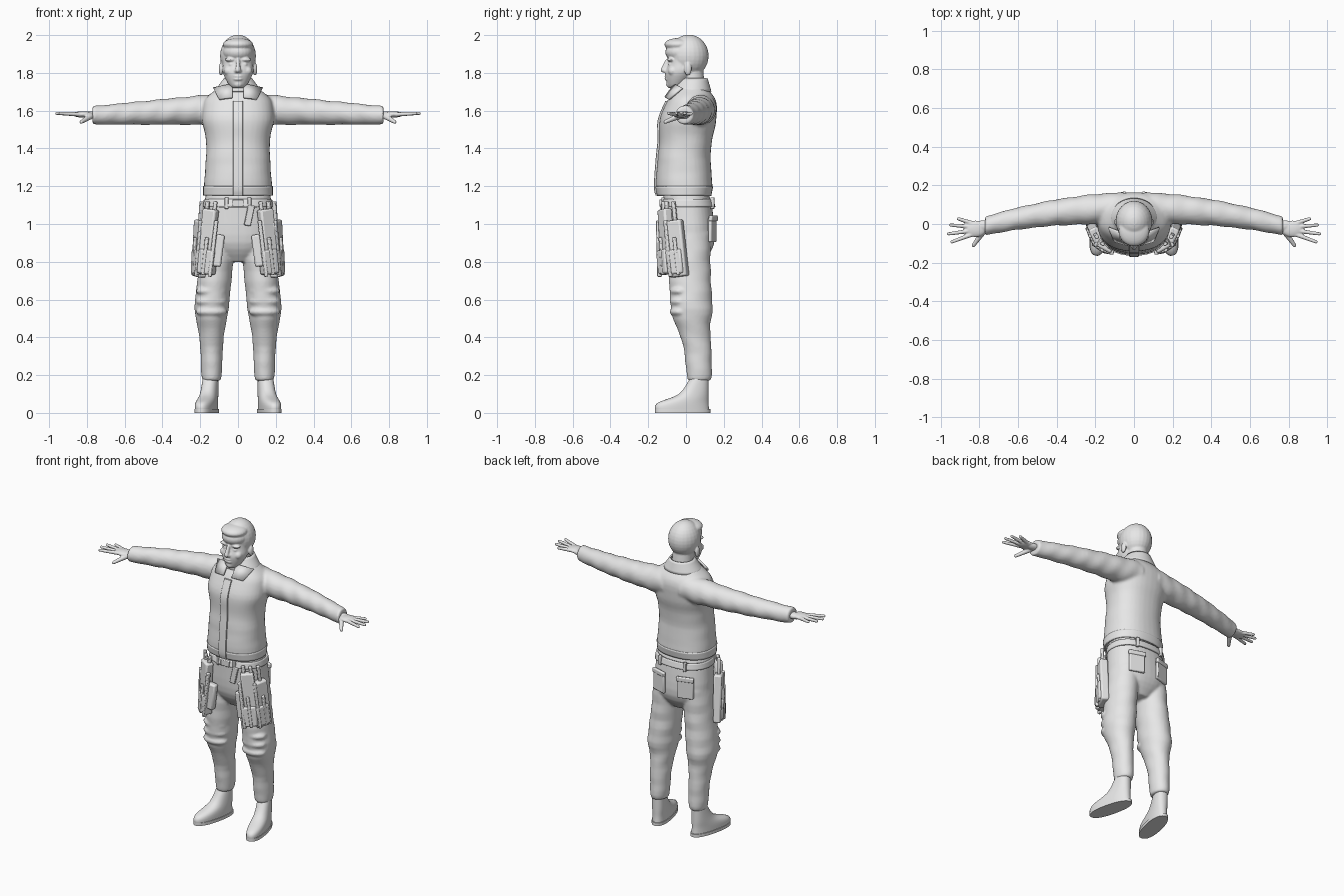
import bpy, bmesh, math
from mathutils import Vector, Matrix, Euler

default_cube = bpy.data.objects.get("Cube")
if default_cube:
    bpy.data.objects.remove(default_cube)

shade = (.8, .8, .8, 1)
grey = bpy.data.materials.new("plain grey")
grey.use_nodes = True
grey.diffuse_color = shade
grey.node_tree.nodes["Principled BSDF"].inputs["Base Color"].default_value = shade


def smooth_rings(rings, steps=4):
    """Interpolate ring parameters with a smooth curve through every ring."""
    rings = [Vector(ring) for ring in rings]
    padded = [rings[0]] + rings + [rings[-1]]
    result = []
    for before, start, end, after in zip(padded, padded[1:], padded[2:], padded[3:]):
        leave, arrive = (end - before) / 2, (after - start) / 2
        for step in range(steps):
            t = step / steps
            ease = t * t * (3 - 2 * t)
            result.append(start.lerp(end, ease) + leave * t * (1 - t) ** 2 - arrive * t * t * (1 - t))
    return result + [rings[-1]]


def tube(bm, rings, along_x=False, power=2, fold=0, capped=True, count=36):
    """Loft of rounded rings: position, two centre values, two radii."""
    def bend(value):
        return math.copysign(abs(value) ** (2 / power), value)
    loops = []
    for position, centre_u, centre_v, radius_u, radius_v in smooth_rings(rings):
        loop = []
        for corner in range(count):
            angle = math.tau * corner / count
            wave = math.sin(58 * position + 2 * math.sin(angle)) + math.sin(33 * position - 3 * angle) / 2
            swell = 1 + fold * wave
            u = centre_u + radius_u * swell * bend(math.cos(angle))
            v = centre_v + radius_v * swell * bend(math.sin(angle))
            loop.append(bm.verts.new((position, u, v) if along_x else (u, v, position)))
        loops.append(loop)
    for low, high in zip(loops, loops[1:]):
        for corner in range(count):
            following = (corner + 1) % count
            bm.faces.new((low[corner], low[following], high[following], high[corner]))
    if capped:
        bm.faces.new(loops[0])
        bm.faces.new(loops[-1])


def column(bm, rows, **style):
    """Upright loft on the centre plane: height, depth centre, half width, half depth."""
    tube(bm, [(height, 0, y, width, depth) for height, y, width, depth in rows], **style)


def blob(bm, location, radii):
    matrix = Matrix.LocRotScale(Vector(location), None, Vector(radii))
    bmesh.ops.create_uvsphere(bm, u_segments=24, v_segments=16, radius=1, matrix=matrix)


def finger(bm, start, end, start_radius, end_radius, beads=12):
    """Tapering row of overlapping balls."""
    for bead in range(beads + 1):
        t = bead / beads
        radius = start_radius + (end_radius - start_radius) * t
        blob(bm, Vector(start).lerp(Vector(end), t), (radius, radius, radius))


def box(bm, location, size, lean=0, turn=0):
    rotation = Euler((0, math.radians(lean), math.radians(turn)))
    matrix = Matrix.LocRotScale(Vector(location), rotation, Vector(size))
    bmesh.ops.create_cube(bm, size=1, matrix=matrix)


def hang(bm, angle, height, width, depth, length, reach=0):
    """Box hung around the thigh, facing outward at an angle from the front."""
    side, front = math.sin(math.radians(angle)), math.cos(math.radians(angle))
    location = (.11 + (.1 + reach) * side, -(.12 + reach) * front, height)
    box(bm, location, (width, depth, length), lean=-7, turn=angle)


def mirror(bm):
    """Copy everything so far to the other side."""
    copy = bmesh.ops.duplicate(bm, geom=bm.verts[:] + bm.edges[:] + bm.faces[:])
    for item in copy["geom"]:
        if isinstance(item, bmesh.types.BMVert):
            item.co.x *= -1


def finish(name, bm, voxel=0, bevel=0, thickness=0):
    bmesh.ops.recalc_face_normals(bm, faces=bm.faces[:])
    mesh = bpy.data.meshes.new(name)
    bm.to_mesh(mesh)
    bm.free()
    mesh.materials.append(grey)
    mesh.shade_smooth()
    mesh.set_sharp_from_angle(angle=math.radians(40))
    part = bpy.data.objects.new(name, mesh)
    bpy.context.collection.objects.link(part)
    if thickness:
        solid = part.modifiers.new("thickness", "SOLIDIFY")
        solid.thickness, solid.offset = thickness, 0
    if bevel:
        edge = part.modifiers.new("soft edges", "BEVEL")
        edge.width, edge.segments = bevel, 2
    if voxel:
        fuse = part.modifiers.new("fuse", "REMESH")
        fuse.mode, fuse.voxel_size, fuse.use_smooth_shade = "VOXEL", voxel, True
        relax = part.modifiers.new("relax", "SMOOTH")
        relax.factor, relax.iterations = .5, 3


# Head: ears, brows, eyelids and cheeks are mirrored
bm = bmesh.new()
blob(bm, (.09, .01, 1.82), (.012, .02, .035))
blob(bm, (.04, -.08, 1.87), (.03, .02, .01))
blob(bm, (.034, -.08, 1.845), (.016, .014, .01))
blob(bm, (.05, -.07, 1.81), (.025, .025, .025))
blob(bm, (.01, -.11, 1.81), (.01, .01, .01))
mirror(bm)
# Skull, forehead, swept hair, jaw and neck
blob(bm, (0, .015, 1.89), (.095, .105, .112))
blob(bm, (0, -.03, 1.91), (.08, .08, .055))
blob(bm, (0, -.035, 1.95), (.08, .08, .035))
column(bm, [(1.72, -.06, .03, .03), (1.74, -.05, .05, .05), (1.8, -.03, .08, .08),
            (1.85, -.02, .08, .075), (1.9, -.01, .08, .08)])
column(bm, [(1.65, .04, .07, .07), (1.82, .03, .06, .06)])
# Nose, lips and chin
finger(bm, (0, -.1, 1.865), (0, -.12, 1.815), .01, .014)
for lip in (1.767, 1.782):
    blob(bm, (0, -.1, lip), (.026, .015, .007))
blob(bm, (0, -.085, 1.74), (.025, .02, .02))
finish("head", bm, voxel=.005)

# Jacket: sleeves taper and bow forward toward the cuffs
torso = [(1.15, -.01, .18, .14), (1.2, -.01, .18, .15), (1.35, -.01, .17, .14), (1.45, 0, .17, .14),
         (1.55, .01, .19, .15), (1.65, .03, .18, .13), (1.71, .03, .12, .09), (1.75, .03, .07, .07)]
bm = bmesh.new()
sleeve = []
for step in range(9):
    t = step / 8
    radius = .085 - .036 * t
    sleeve.append((.06 + .71 * t, .08 - .09 * t * t, 1.61 - .035 * t, radius, radius))
tube(bm, sleeve, along_x=True, fold=.025)
mirror(bm)
column(bm, torso, power=2.3, fold=.005)
finish("jacket", bm, voxel=.009)

# Front closure follows the chest; hem band follows the waist
bm = bmesh.new()
tube(bm, [(height, 0, y - depth, .026, .01) for height, y, width, depth in torso[:6]], power=6)
finish("front_closure", bm)
bm = bmesh.new()
column(bm, torso[:2], power=2.3, capped=False)
finish("hem_band", bm, thickness=.008)

# Standing collar and its pointed flaps
bm = bmesh.new()
column(bm, [(1.7, .03, .12, .1), (1.77, .04, .07, .07)], capped=False)
finish("collar", bm, thickness=.01)
bm = bmesh.new()
flap = [(.03, -.06, 1.74), (.13, -.02, 1.72), (.1, -.09, 1.66), (.03, -.11, 1.67)]
bm.faces.new([bm.verts.new(point) for point in flap])
mirror(bm)
finish("collar_flaps", bm, thickness=.012)

# Hands: wrist, palm, a fan of fingers and a lowered thumb
bm = bmesh.new()
blob(bm, (.77, -.01, 1.577), (.06, .03, .02))
blob(bm, (.82, -.025, 1.58), (.055, .043, .017))
for number in range(4):
    knuckle = Vector((.84, .02 * number - .055, 1.58))
    heading = (number - 1.6) * .22
    length = .12 - .012 * (number - 1) ** 2
    tip = knuckle + Vector((math.cos(heading), math.sin(heading), .05)) * length
    finger(bm, knuckle, tip, .012, .009)
finger(bm, (.78, -.04, 1.57), (.83, -.11, 1.54), .016, .01)
mirror(bm)
finish("hands", bm, voxel=.004)

# Trousers: legs spread until the knee, then drop straight
bm = bmesh.new()
leg = [(.95, .02, .1), (.75, .02, .1), (.55, .03, .1), (.45, .04, .08),
       (.35, .06, .067), (.2, .07, .06), (.17, .07, .05)]
tube(bm, [(height, min(.14, .1 + (.95 - height) / 10), y, radius * .9, radius * 1.1)
          for height, y, radius in leg], fold=.018)
for band in range(3):
    blob(bm, (.14, -.03, .535 + .055 * band), (.083, .057, .03))
mirror(bm)
column(bm, [(1.16, 0, .17, .12), (1.08, .01, .18, .13), (.9, .02, .18, .13), (.8, .02, .07, .07)], power=2.3)
finish("trousers", bm, voxel=.008)

# Belt, loops, buckle and one loose strap on the left
bm = bmesh.new()
column(bm, [(1.09, .01, .18, .14), (1.13, .01, .175, .13)], power=2.3, capped=False)
finish("belt", bm, thickness=.012)
bm = bmesh.new()
box(bm, (.06, -.12, 1.11), (.02, .02, .06), turn=8)
box(bm, (.09, .14, 1.11), (.02, .02, .06), turn=-15)
mirror(bm)
box(bm, (0, -.13, 1.11), (.06, .02, .04))
box(bm, (.06, -.125, 1.045), (.035, .02, .11), lean=12, turn=8)
finish("belt_fittings", bm, bevel=.004)

# Hanging pouches with lower pockets
bm = bmesh.new()
hang(bm, 0, .86, .06, .04, .17)
hang(bm, 30, .92, .08, .05, .32)
hang(bm, 65, .87, .1, .05, .3)
for angle in (30, 65):
    hang(bm, angle, .8, .09, .06, .13, reach=.005)
mirror(bm)
finish("tool_pouches", bm, bevel=.01)

# Tools and the straps that carry the pouches
bm = bmesh.new()
for number in range(4):
    short = number % 2
    hang(bm, 10 + 20 * number, .87 - .04 * short, .02, .025, .3 - .1 * short, reach=.025)
for angle in (10, 35, 60):
    hang(bm, angle, 1.05, .02, .02, .14)
mirror(bm)
finish("tools_and_straps", bm, bevel=.005)

# Seat pockets with flaps
bm = bmesh.new()
box(bm, (.095, .14, .97), (.1, .02, .13), turn=-17)
box(bm, (.095, .145, 1.03), (.11, .02, .03), turn=-17)
mirror(bm)
finish("seat_pockets", bm, bevel=.006)

# Boots turned outward, with soles
boot = [(0, -.02, .05, .145), (.05, -.02, .05, .14), (.1, .04, .045, .08), (.18, .07, .04, .05)]
sole = [(0, -.02, .054, .15), (.02, -.02, .054, .15)]
for name, rows in (("boots", boot), ("boot_soles", sole)):
    bm = bmesh.new()
    column(bm, rows, power=2.3)
    bmesh.ops.rotate(bm, verts=bm.verts[:], cent=(0, .07, 0), matrix=Matrix.Rotation(math.radians(13), 3, "Z"))
    bmesh.ops.translate(bm, verts=bm.verts[:], vec=(.146, 0, 0))
    mirror(bm)
    finish(name, bm)
